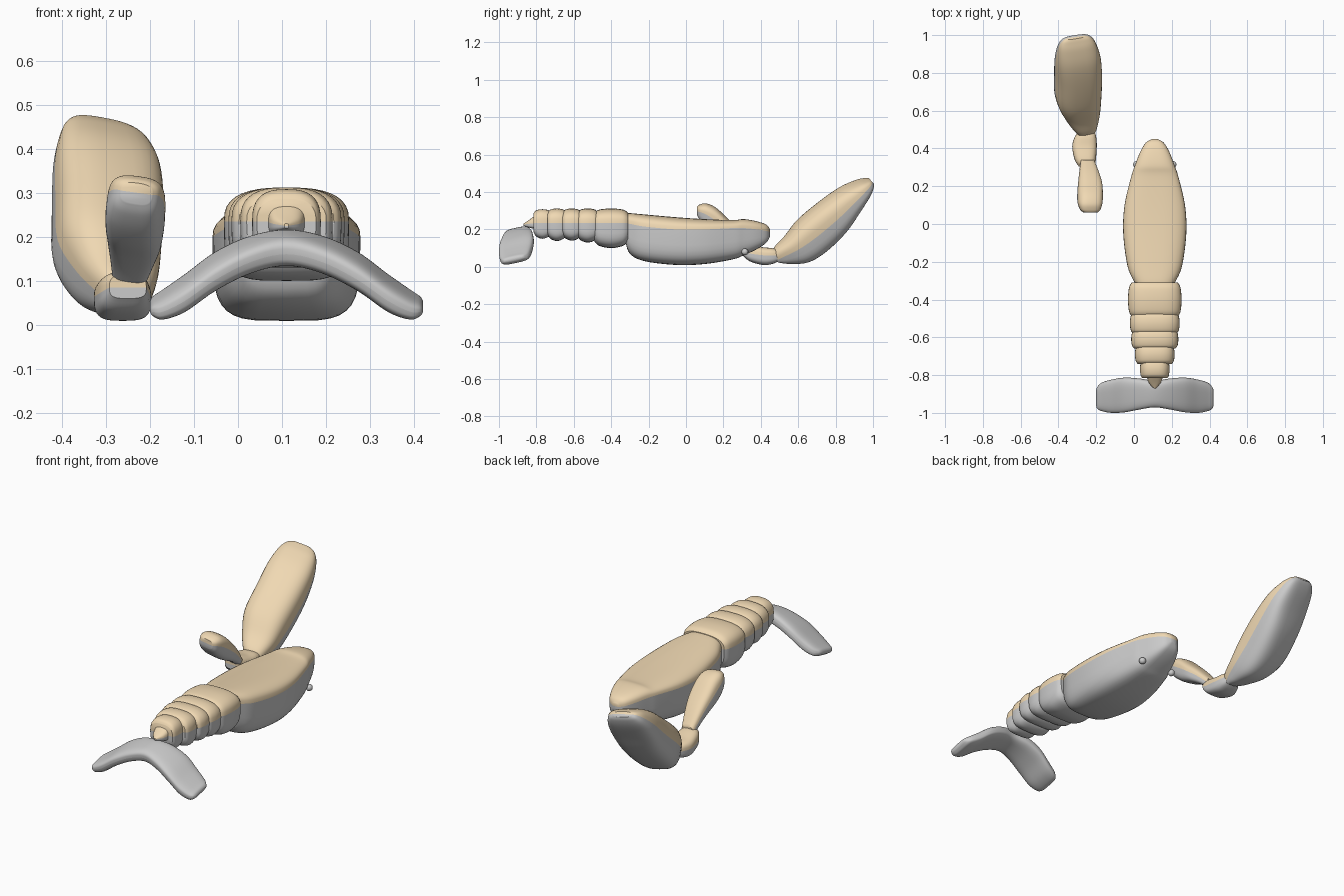
import bpy
from math import sin, cos, pi, radians
from mathutils import Vector, Matrix

if "Cube" in bpy.data.objects:
    bpy.data.objects.remove(bpy.data.objects["Cube"])

tan = bpy.data.materials.new("tan_shell")
tan.diffuse_color = (0.87, 0.69, 0.45, 1)
tan.use_nodes = True
tan.node_tree.nodes["Principled BSDF"].inputs["Base Color"].default_value = tan.diffuse_color
CX = 0.11  # centre line of the body


def smooth_stations(st, sub=5):
    """Catmull-Rom resampling of the station list."""
    pts = [Vector(s) for s in st]
    out = []
    for i in range(len(pts) - 1):
        p0, p1, p2 = pts[max(i - 1, 0)], pts[i], pts[i + 1]
        p3 = pts[min(i + 2, len(pts) - 1)]
        for k in range(sub):
            t = k / sub
            out.append(0.5 * (2 * p1 + (p2 - p0) * t + (2 * p0 - 5 * p1 + 4 * p2 - p3) * t * t
                              + (3 * p1 - p0 - 3 * p2 + p3) * t ** 3))
    out.append(pts[-1])
    return out


def spow(v, e):
    return (1 if v >= 0 else -1) * abs(v) ** e


def finish(ob, mat=None):
    if mat:
        ob.data.materials.append(mat)
    bpy.ops.object.select_all(action='DESELECT')
    ob.select_set(True)
    bpy.context.view_layer.objects.active = ob
    bpy.ops.object.shade_smooth_by_angle(angle=radians(40))


def half_loft(name, rows, start, e, roll, matrix, mat):
    """Half of a tube: start=0 is the upper half, start=pi the lower half."""
    n = 18
    verts, faces = [], []
    for y, cx, w, split, top, bot in rows:
        h = (split - bot) if start else (top - split)
        for k in range(n + 1):
            # angles crowd towards the rim so square corners stay clean
            a = start + pi * k / n
            x, z = max(w, .002) * spow(cos(a), e), max(h, .002) * spow(sin(a), e)
            if k in (0, n):
                z = 0
            verts.append(matrix @ Vector((cx + x * cos(roll) + z * sin(roll), y,
                                          split - x * sin(roll) + z * cos(roll))))
    m = n + 1
    for i in range(len(rows) - 1):
        for k in range(n):
            a = i * m + k
            faces.append((a, a + m, a + m + 1, a + 1))
    faces.append(tuple(range(m)))
    faces.append(tuple(reversed(range((len(rows) - 1) * m, len(rows) * m))))
    me = bpy.data.meshes.new(name)
    me.from_pydata(verts, [], faces)
    ob = bpy.data.objects.new(name, me)
    bpy.context.collection.objects.link(ob)
    finish(ob, mat)


def shell(name, stations, e_up=0.75, e_low=0.55, roll=0, matrix=Matrix(), mat=tan):
    """Stations: y, centre x, half width, rim z, top z, bottom z."""
    rows = smooth_stations(stations)
    half_loft(name + "_upper", rows, 0, e_up, roll, matrix, mat)
    half_loft(name + "_lower", rows, pi, e_low, roll, matrix, None)


# Carapace
shell("carapace", [
    (-.325, CX, .095, .235, .285, .14),
    (-.30, CX, .112, .23, .287, .07),
    (-.22, CX, .145, .215, .28, .03),
    (-.05, CX, .167, .20, .265, .01),
    (.10, CX, .160, .20, .255, .015),
    (.25, CX, .125, .207, .25, .04),
    (.31, CX, .105, .207, .255, .062),
    (.38, CX, .078, .20, .243, .095),
    (.43, CX, .048, .192, .225, .13),
    (.45, CX, .015, .185, .20, .165)], 0.75, 0.48)

# Abdomen segments: front y, rear y, half width, bottom z
for i, (y1, y0, w, b) in enumerate([(-.31, -.49, .142, .10), (-.47, -.58, .132, .13),
                                    (-.56, -.66, .125, .14), (-.64, -.74, .105, .138),
                                    (-.72, -.815, .078, .15)]):
    d, t = y1 - y0, .312 - .004 * (i == 4)
    shell(f"abdomen_segment_{i + 1}", [
        (y0, CX, w * .86, .235, t - .022, b + .035),
        (y0 + d * .15, CX, w * .96, .235, t - .006, b + .012),
        (y0 + d * .5, CX, w, .235, t, b),
        (y0 + d * .85, CX, w * .96, .235, t - .006, b + .012),
        (y1, CX, w * .86, .235, t - .022, b + .035)], 0.75, 0.5)

# Tail spike
shell("tail_spike", [(-.87, CX, .005, .225, .23, .22), (-.84, CX, .032, .23, .25, .21),
                     (-.80, CX, .045, .235, .28, .20)])

# Tail fan, lofted sideways and mirrored
half = [(0, .90, .070, .175, .21, .14), (.08, .90, .082, .16, .195, .125),
        (.16, .905, .092, .122, .158, .087), (.23, .912, .088, .073, .107, .038),
        (.28, .915, .076, .046, .073, .02), (.303, .92, .060, .042, .058, .027),
        (.31, .92, .045, .042, .048, .036)]
fan = [(-s[0],) + s[1:] for s in reversed(half[1:])] + half
place = Matrix.Translation((CX, 0, 0)) @ Matrix.Rotation(-pi / 2, 4, 'Z')
shell("tail_fan", fan, 0.6, 0.6, radians(12), place, None)

# Eyes
for side in (-1, 1):
    bpy.ops.mesh.primitive_uv_sphere_add(segments=20, ring_count=12, radius=.018,
                                         location=(CX + side * .097, .315, .08))
    bpy.context.object.name = "eye_left" if side < 0 else "eye_right"
    finish(bpy.context.object)

# Upper arm
shell("upper_arm", [
    (.06, -.23, .035, .30, .322, .275), (.075, -.231, .052, .30, .332, .25),
    (.11, -.232, .064, .287, .337, .215), (.16, -.232, .066, .255, .315, .18),
    (.22, -.232, .062, .21, .26, .15), (.28, -.238, .050, .16, .20, .115),
    (.34, -.247, .035, .10, .13, .07)], 0.7, 0.6, radians(8))

# Elbow
shell("elbow", [
    (.305, -.25, .042, .085, .115, .06), (.34, -.258, .056, .072, .12, .03),
    (.41, -.262, .065, .062, .105, .01), (.46, -.257, .057, .06, .10, .015),
    (.495, -.25, .04, .06, .09, .03)], 0.7, 0.6)

# Claw, lofted along its own axis and tilted upward
place = Matrix.Translation((0, .50, .06)) @ Matrix.Rotation(radians(42), 4, 'X')
shell("claw", [
    (-.03, -.25, .035, 0, .03, -.02), (.01, -.26, .060, -.005, .05, -.065),
    (.09, -.277, .093, -.02, .055, -.125), (.20, -.295, .118, -.03, .073, -.145),
    (.35, -.295, .123, -.035, .067, -.138), (.48, -.298, .120, -.032, .05, -.105),
    (.57, -.303, .102, -.03, .02, -.08), (.615, -.307, .078, -.03, -.004, -.06),
    (.632, -.31, .05, -.03, -.016, -.045)], 0.7, 0.62, radians(14), place)
